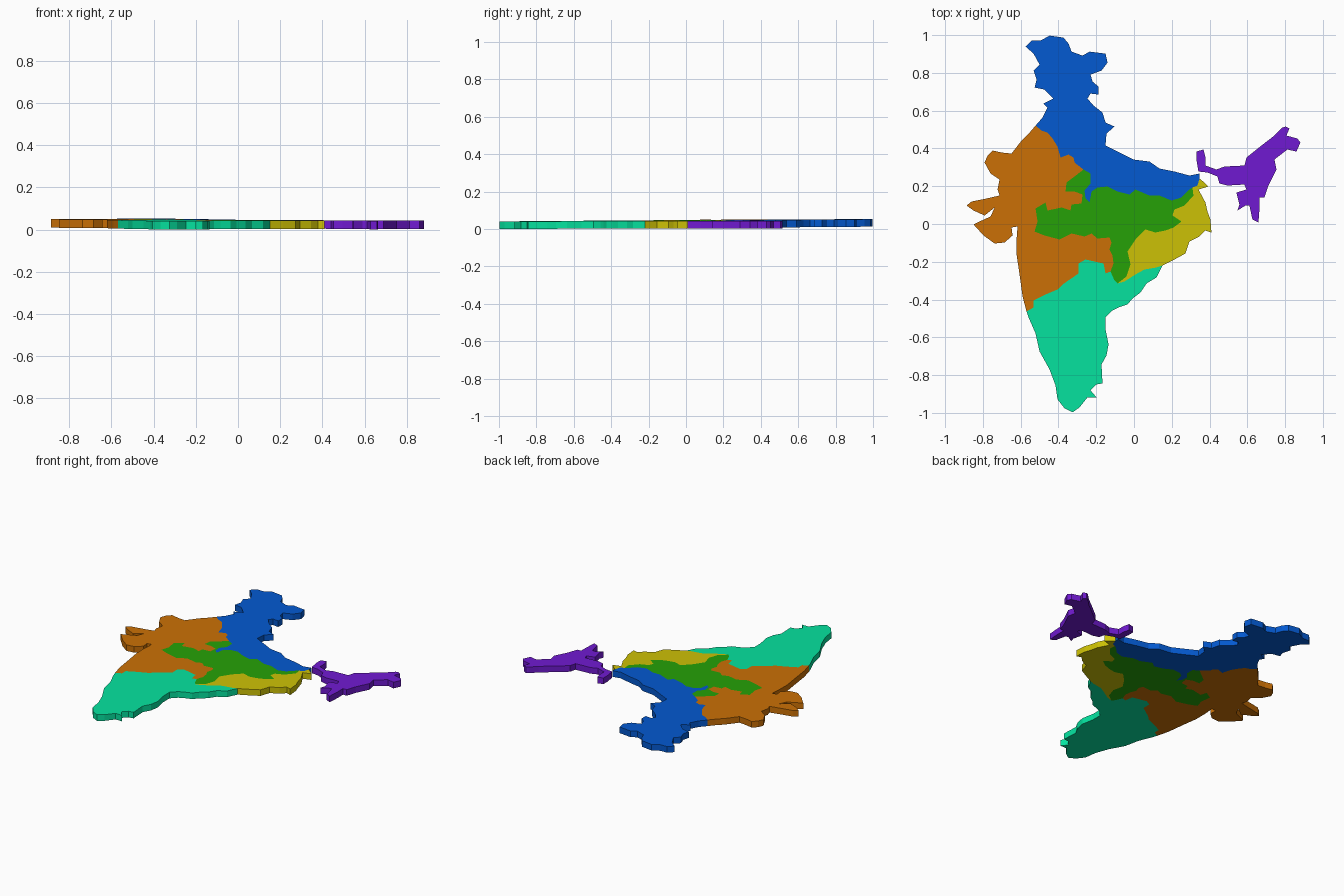
import bpy, bmesh

CX, CY, UNIT = 134.5, 224.5, 189.0   # drafting grid centre and cells per unit
THICK = 0.040

# Shared inner borders (each used by two neighbouring regions)
north_west = [(36,126),(42,131),(48,133),(53,139),(58,147),(61,158),(69,155),(74,158),(75,163),(84,170)]
north_mid = [(84,170),(91,174),(91,184),(85,191),(86,199),(90,203),(92,192),(98,188),(108,187),(118,192),
             (130,195),(136,190),(150,196),(160,196),(172,201),(182,198),(190,190),(193,188)]
north_east = [(193,188),(198,186),(200,179)]
west_mid = [(84,170),(75,177),(67,183),(66,192),(75,192),(83,195),(82,204),(72,205),(71,211),(62,208),
            (48,211),(46,203),(36,209),(38,222),(35,232),(45,236),(60,240),(72,234),(85,237),(92,234),
            (98,239),(110,238),(112,243),(110,250),(113,256),(114,264),(111,272)]
west_south = [(111,272),(106,274),(104,264),(86,260),(79,264),(79,274),(63,285),(58,290),(46,295),
              (34,301),(34,308),(27,312)]
mid_south = [(111,272),(115,281),(118,284)]
mid_east = [(118,284),(127,277),(131,265),(128,252),(136,240),(146,230),(156,233),(166,231),(174,228),
            (182,222),(173,216),(175,210),(185,206),(194,196),(193,188)]
south_east = [(118,284),(125,282),(136,275),(145,270),(157,268),(163,266)]

# Outer edges
north_coast = [(36,126),(43,118),(48,108),(44,104),(54,99),(45,90),(35,88),(37,80),(34,71),(40,65),
               (34,54),(26,47),(32,41),(41,41),(50,36),(64,38),(69,44),(72,52),(83,56),(90,52),(106,54),
               (108,63),(102,71),(91,75),(93,82),(99,87),(99,95),(91,94),(88,99),(94,106),(103,113),
               (106,123),(115,127),(107,134),(106,146),(120,153),(134,160),(150,162),(160,169),(175,172),
               (190,176),(200,174),(200,179)]
east_coast = [(200,179),(205,183),(209,187),(199,190),(206,203),(208,212),(211,220),(212,233),(206,231),
              (200,237),(190,242),(186,254),(175,260),(163,266)]
south_coast = [(163,266),(157,278),(147,284),(141,293),(133,299),(128,305),(119,308),(113,311),(106,318),
               (106,330),(109,345),(107,356),(102,365),(103,384),(97,385),(91,391),(97,398),(88,398),
               (80,408),(73,413),(65,409),(58,400),(56,386),(50,370),(40,352),(36,334),(29,318),(27,312)]
west_coast = [(27,312),(23,297),(20,275),(17,255),(17,240),(18,227),(12,228),(13,236),(5,243),(-5,244),
              (-16,236),(-26,225),(-20,222),(-9,217),(-5,208),(-15,216),(-26,211),(-33,206),(-28,202),
              (-13,199),(0,196),(-2,190),(0,180),(-9,174),(-15,163),(-12,156),(-7,151),(2,153),(12,154),
              (22,141),(30,133),(36,126)]
detached = [(197,152),(204,150),(206,158),(206,166),(217,170),(225,167),(245,166),(247,158),(262,146),
            (275,136),(283,128),(286,127),(290,129),(287,136),(298,139),(301,143),(297,152),(288,150),
            (275,160),(277,170),(269,186),(265,198),(260,198),(260,210),(259,223),(253,220),(250,206),
            (246,206),(238,211),(240,205),(237,193),(247,190),(245,185),(228,186),(220,184),(218,177),
            (208,173),(199,172),(197,160)]


def loop(*chains):
    """Join border chains end to end, flipping those that run backwards."""
    pts = list(chains[0])
    for c in chains[1:]:
        pts += (c if c[0] == pts[-1] else c[::-1])[1:]
    return pts[:-1] if pts[0] == pts[-1] else pts


def base_z(x, y):
    """The whole slab leans very slightly."""
    return 0.005 - 0.005 * x + 0.006 * y


def linear(c):
    return (c / 255) ** 2.2


def region(name, pts, rgb):
    bm = bmesh.new()
    verts = []
    for px, py in pts:
        x, y = (px - CX) / UNIT, (CY - py) / UNIT
        verts.append(bm.verts.new((x, y, base_z(x, y))))
    face = bm.faces.new(verts)
    ext = bmesh.ops.extrude_face_region(bm, geom=[face], use_keep_orig=True)
    top = [g for g in ext["geom"] if isinstance(g, bmesh.types.BMVert)]
    bmesh.ops.translate(bm, verts=top, vec=(0, 0, THICK))
    bmesh.ops.recalc_face_normals(bm, faces=bm.faces)
    bmesh.ops.triangulate(bm, faces=[f for f in bm.faces if len(f.verts) > 4])
    me = bpy.data.meshes.new(name)
    bm.to_mesh(me)
    bm.free()
    mat = bpy.data.materials.new(name + "_colour")
    mat.diffuse_color = (*[linear(c) for c in rgb], 1)
    me.materials.append(mat)
    bpy.context.collection.objects.link(bpy.data.objects.new(name, me))


# Six coloured regions
region("north_region", loop(north_coast, north_east, north_mid, north_west), (11, 90, 208))
region("west_region", loop(west_coast, north_west, west_mid, west_south), (202, 112, 14))
region("central_region", loop(north_mid, mid_east, mid_south, west_mid), (42, 160, 16))
region("east_region", loop(east_coast, south_east, mid_east, north_east), (204, 192, 14))
region("south_region", loop(south_coast, west_south, mid_south, south_east), (14, 226, 158))
region("northeast_region", detached, (112, 32, 208))
